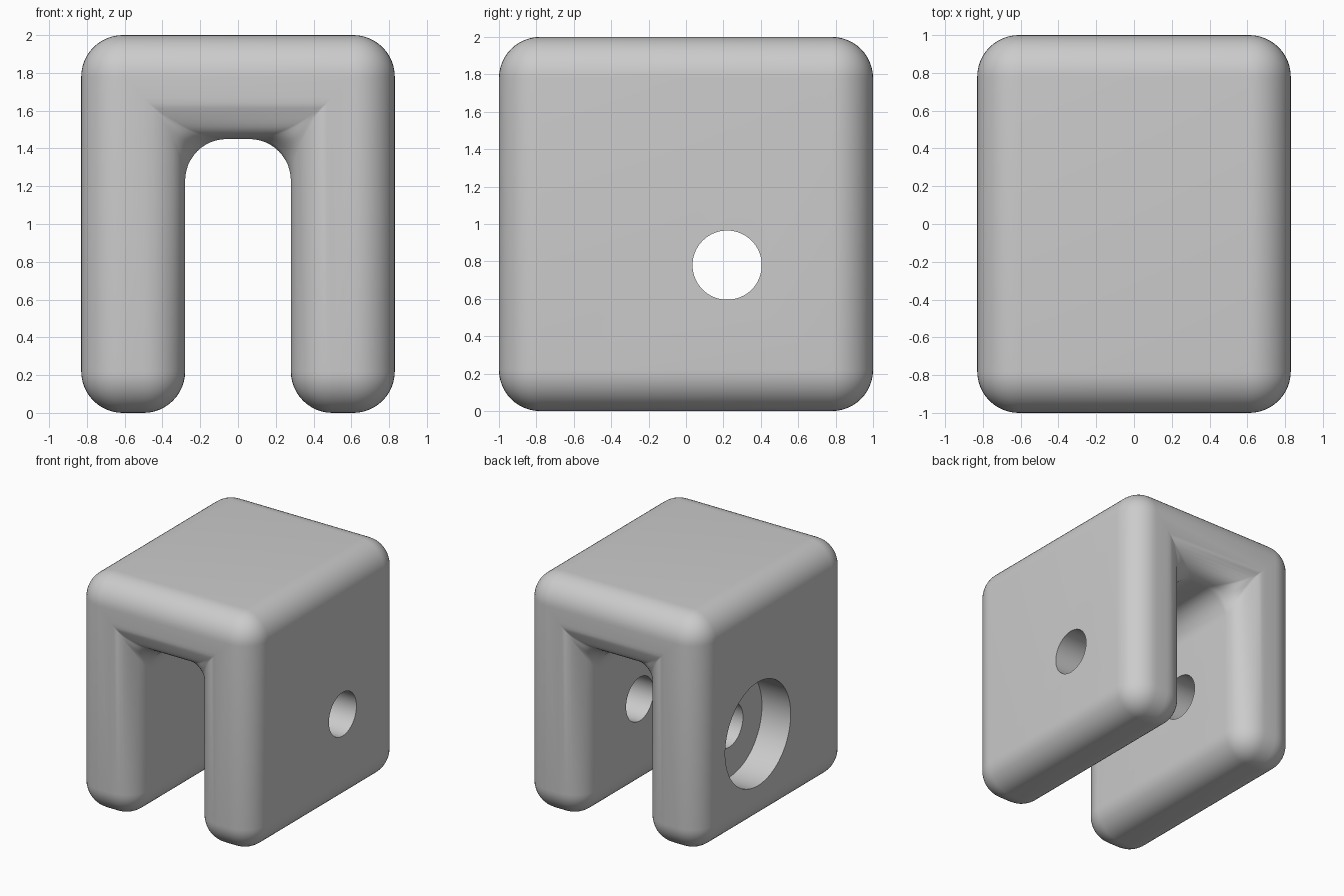
import bpy, bmesh, math
from mathutils import Matrix

cube = bpy.data.objects.get("Cube")
if cube:
    bpy.data.objects.remove(cube)

HALF_W, HALF_D, HEIGHT = 0.83, 1.0, 2.0
SLOT_HALF, SLOT_TOP = 0.28, 1.45
FILLET = 0.22
HOLE_Y, HOLE_Z = 0.22, 0.78

gray = bpy.data.materials.new("light gray")
gray.use_nodes = True
color = (0.6, 0.6, 0.6, 1)
gray.diffuse_color = color
gray.node_tree.nodes["Principled BSDF"].inputs["Base Color"].default_value = color


def add_object(name, bm):
    bmesh.ops.recalc_face_normals(bm, faces=bm.faces)
    mesh = bpy.data.meshes.new(name)
    bm.to_mesh(mesh)
    bm.free()
    mesh.materials.append(gray)
    obj = bpy.data.objects.new(name, mesh)
    bpy.context.collection.objects.link(obj)
    return obj


def hole_cutter(name, radius, x0, x1):
    """Cylinder along x between x0 and x1, on the pin axis."""
    bm = bmesh.new()
    place = Matrix.Translation(((x0 + x1) / 2, HOLE_Y, HOLE_Z)) @ Matrix.Rotation(math.pi / 2, 4, 'Y')
    bmesh.ops.create_cone(bm, cap_ends=True, segments=64, radius1=radius,
                          radius2=radius, depth=x1 - x0, matrix=place)
    obj = add_object(name, bm)
    obj.hide_render = True
    obj.hide_viewport = True
    return obj


# Clevis body: U profile extruded from front to back
half = [(SLOT_HALF, SLOT_TOP), (SLOT_HALF, 0), (HALF_W, 0), (HALF_W, HEIGHT)]
profile = half + [(-x, z) for x, z in reversed(half)]
bm = bmesh.new()
face = bm.faces.new([bm.verts.new((x, -HALF_D, z)) for x, z in profile])
out = bmesh.ops.extrude_face_region(bm, geom=[face], use_keep_orig=True)
top = [v for v in out["geom"] if isinstance(v, bmesh.types.BMVert)]
bmesh.ops.translate(bm, verts=top, vec=(0, 2 * HALF_D, 0))
body = add_object("clevis_body", bm)

# Rounded edges all over, inside corners of the slot included
bevel = body.modifiers.new("rounded_edges", 'BEVEL')
bevel.width = FILLET
bevel.segments = 12
bevel.limit_method = 'ANGLE'
bevel.use_clamp_overlap = False

# Pin hole through both arms, counterbore in the -x arm
for cutter in (hole_cutter("pin_hole_cutter", 0.185, -1, 1),
               hole_cutter("counterbore_cutter", 0.44, -1, -0.56)):
    cut = body.modifiers.new(cutter.name, 'BOOLEAN')
    cut.operation = 'DIFFERENCE'
    cut.solver = 'EXACT'
    cut.object = cutter

# Bake the modifiers, then smooth while keeping the hole rims sharp
bpy.ops.object.select_all(action='DESELECT')
body.select_set(True)
bpy.context.view_layer.objects.active = body
for mod in list(body.modifiers):
    bpy.ops.object.modifier_apply(modifier=mod.name)
bpy.ops.object.shade_smooth_by_angle(angle=math.radians(30))
for name in ("pin_hole_cutter", "counterbore_cutter"):
    bpy.data.objects.remove(bpy.data.objects[name])
